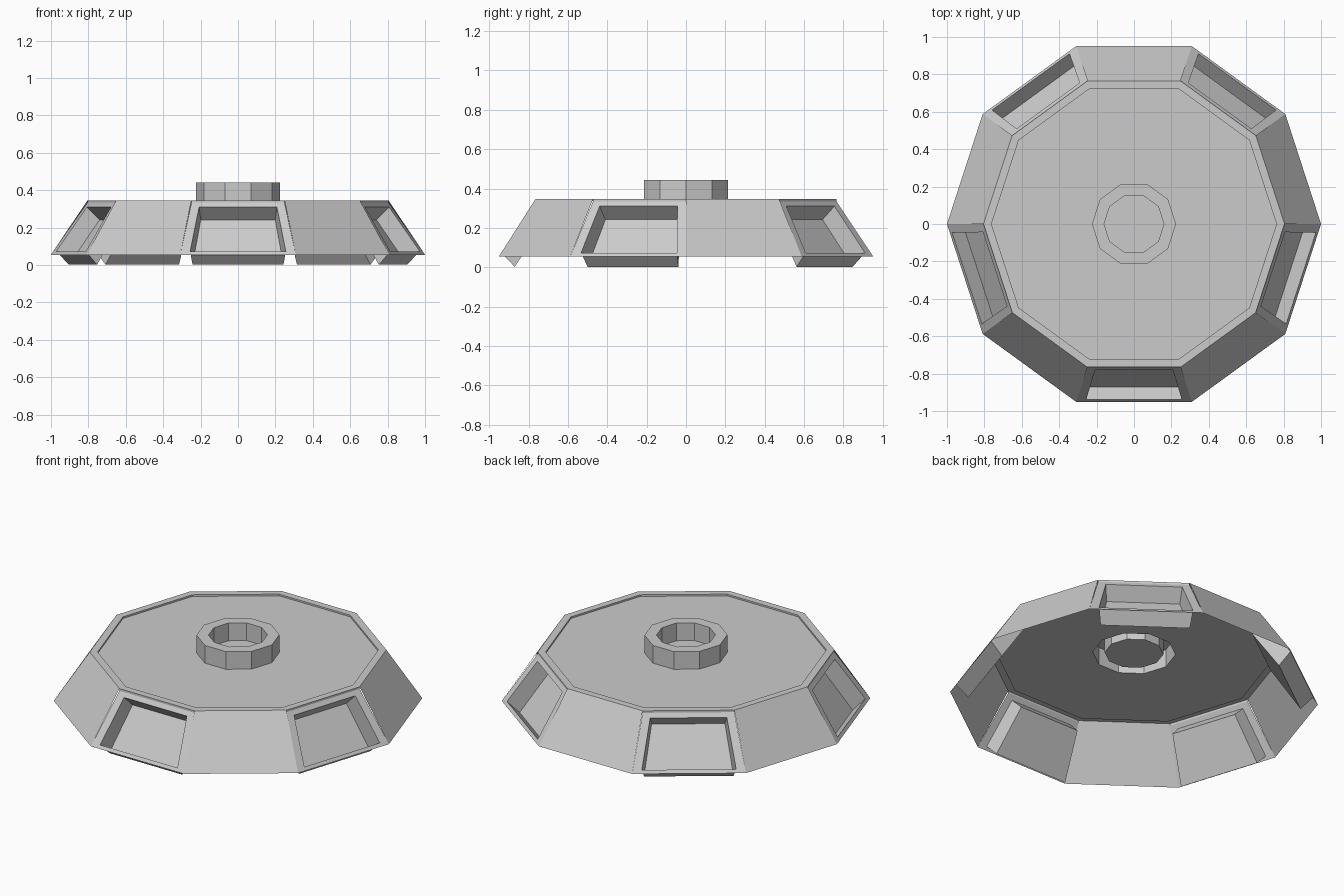
import bpy, bmesh
from math import cos, sin, radians, pi

if "Cube" in bpy.data.objects:
    bpy.data.objects.remove(bpy.data.objects["Cube"])

N = 10
Z_LOW, Z_TOP, Z_DECK, Z_HUB = 0.055, 0.346, 0.336, 0.442
R_LOW, R_TOP = 1.0, 0.805
APO = cos(pi / N)


def make_object(name, faces):
    """Build a flat-shaded object from a list of polygon corner lists."""
    bm = bmesh.new()
    for f in faces:
        bm.faces.new([bm.verts.new(p) for p in f])
    bmesh.ops.remove_doubles(bm, verts=bm.verts, dist=0.0005)
    mesh = bpy.data.meshes.new(name)
    bm.to_mesh(mesh)
    bm.free()
    ob = bpy.data.objects.new(name, mesh)
    bpy.context.collection.objects.link(ob)
    return ob


def ring(r, z):
    return [(r * cos(2 * pi * i / N), r * sin(2 * pi * i / N), z) for i in range(N)]


def bridge(a, b):
    n = len(a)
    return [[a[i], a[(i + 1) % n], b[(i + 1) % n], b[i]] for i in range(n)]


# Plain sloped walls on every other side
low, top = ring(R_LOW, Z_LOW), ring(R_TOP, Z_TOP)
make_object("sloped_walls", [f for i, f in enumerate(bridge(low, top)) if i % 2 == 0])

# Top deck: raised rim, sunken floor and hollow hub ring as one folded sheet
profile = [(R_TOP, Z_TOP), (0.762, Z_TOP), (0.762, Z_DECK), (0.225, Z_DECK),
           (0.225, Z_HUB), (0.16, Z_HUB), (0.16, Z_DECK)]
rings = [ring(r, z) for r, z in profile]
deck = [f for a, b in zip(rings, rings[1:]) for f in bridge(a, b)]
make_object("top_deck", deck + [rings[-1]])


# Recessed panels on the other sides
def panel(name, angle):
    a = radians(angle)

    def quad(r0, z0, w0, r1, z1, w1):
        pts = [(r0, -w0, z0), (r0, w0, z0), (r1, w1, z1), (r1, -w1, z1)]
        return [(r * cos(a) - t * sin(a), r * sin(a) + t * cos(a), z) for r, t, z in pts]

    z_lip = Z_TOP - 0.012
    half_low, half_top = R_LOW * sin(pi / N), R_TOP * sin(pi / N)
    r_low, r_top = R_LOW * APO, R_TOP * APO

    def face_r(z):
        return r_low + (r_top - r_low) * (z - Z_LOW) / (z_lip - Z_LOW)

    zb, zt, d = 0.073, 0.31, 0.068
    outer = quad(r_low, Z_LOW, half_low, r_top, z_lip, half_top)
    opening = quad(face_r(zb), zb, 0.256, face_r(zt), zt, 0.208)
    back = quad(face_r(zb) - d, 0.002, 0.243, face_r(zt) - d, zt - d, 0.199)
    lip = quad(r_top, z_lip, half_top, r_top, Z_TOP, half_top)
    make_object(name, bridge(outer, opening) + bridge(opening, back) + [back, lip])


for k in range(5):
    panel(f"recessed_panel_{k + 1}", -90 + 72 * k)
